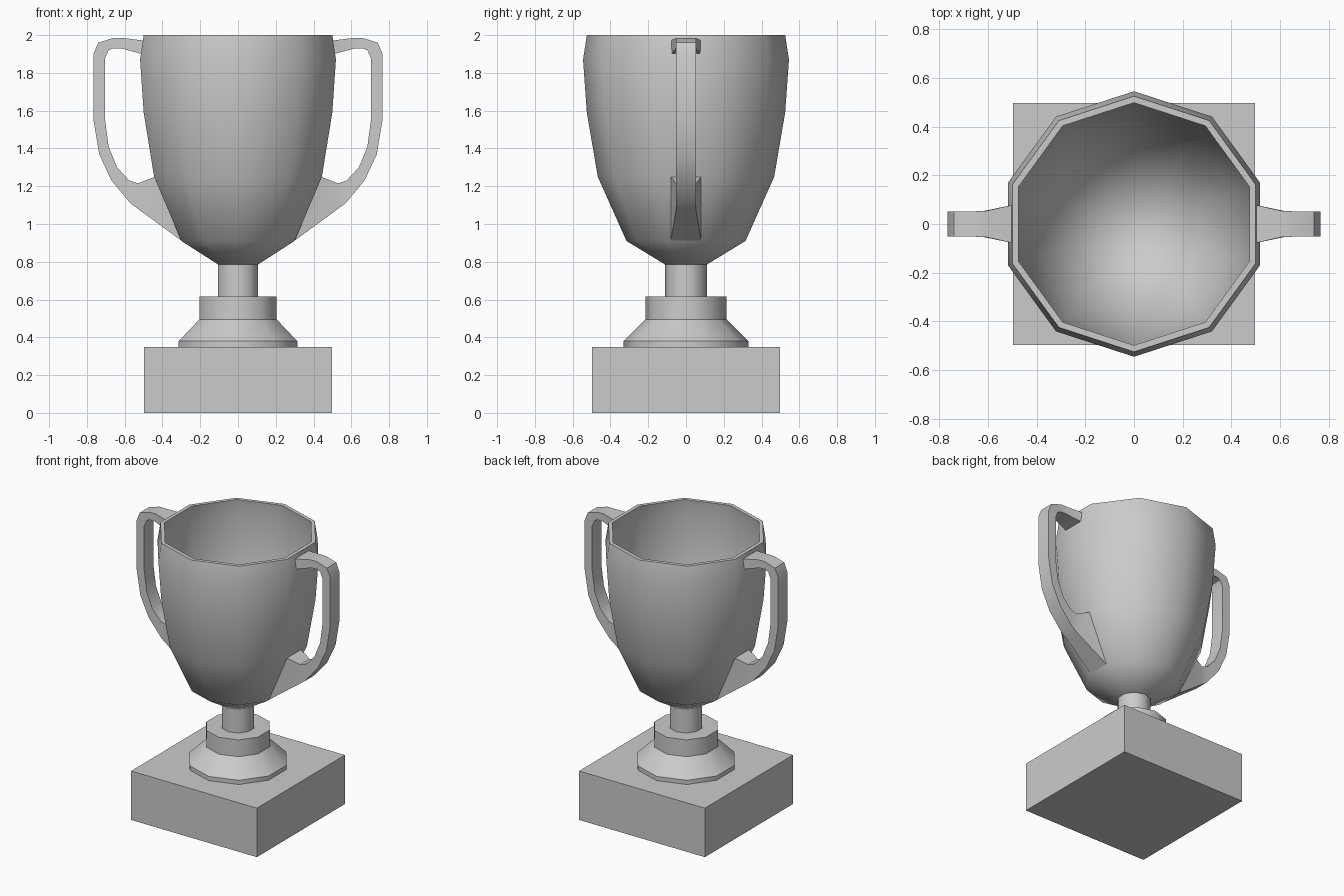
import bpy, bmesh, math

cube = bpy.data.objects.get("Cube")
if cube:
    bpy.data.objects.remove(cube, do_unlink=True)

SIDES = 10
grey = bpy.data.materials.new("plain grey")
grey.use_nodes = True
COLOUR = (0.6, 0.6, 0.6, 1)
grey.diffuse_color = COLOUR
grey.node_tree.nodes["Principled BSDF"].inputs["Base Color"].default_value = COLOUR


def finish(bm, name, angle=None):
    """Turn a bmesh into a named object, optionally smooth below an angle."""
    bmesh.ops.recalc_face_normals(bm, faces=bm.faces)
    mesh = bpy.data.meshes.new(name)
    bm.to_mesh(mesh)
    bm.free()
    mesh.materials.append(grey)
    obj = bpy.data.objects.new(name, mesh)
    bpy.context.collection.objects.link(obj)
    if angle:
        bpy.ops.object.select_all(action="DESELECT")
        obj.select_set(True)
        bpy.context.view_layer.objects.active = obj
        bpy.ops.object.shade_smooth_by_angle(angle=math.radians(angle))
    return obj


def lathe(name, profile):
    """Revolve (radius, height) points, with a corner facing front and back."""
    bm = bmesh.new()
    rings = []
    for r, z in profile:
        rings.append([bm.verts.new((r * math.sin(math.tau * i / SIDES),
                                    -r * math.cos(math.tau * i / SIDES), z))
                      for i in range(SIDES)])
    for low, high in zip(rings, rings[1:]):
        for i in range(SIDES):
            j = (i + 1) % SIDES
            bm.faces.new((low[i], low[j], high[j], high[i]))
    bm.faces.new(rings[0])
    bm.faces.new(rings[-1])
    return finish(bm, name, 42)


def handle(name, side):
    """Sweep a rectangular section: (outer x, z), (inner x, z), half width."""
    sections = [
        ((0.49, 1.97), (0.49, 1.895), 0.08),
        ((0.61, 1.985), (0.62, 1.93), 0.053),
        ((0.66, 1.985), (0.66, 1.93), 0.052),
        ((0.74, 1.96), (0.685, 1.92), 0.052),
        ((0.765, 1.90), (0.705, 1.875), 0.052),
        ((0.765, 1.55), (0.705, 1.56), 0.052),
        ((0.735, 1.37), (0.685, 1.41), 0.052),
        ((0.67, 1.23), (0.64, 1.30), 0.052),
        ((0.57, 1.11), (0.575, 1.23), 0.052),
        ((0.52, 1.073), (0.53, 1.215), 0.053),
        ((0.30, 0.912), (0.44, 1.25), 0.08),
    ]
    bm = bmesh.new()
    rings = []
    for (ox, oz), (ix, iz), w in sections:
        corners = ((ox, -w, oz), (ox, w, oz), (ix, w, iz), (ix, -w, iz))
        rings.append([bm.verts.new((side * x, y, z)) for x, y, z in corners])
    for a, b in zip(rings, rings[1:]):
        for i in range(4):
            j = (i + 1) % 4
            bm.faces.new((a[i], a[j], b[j], b[i]))
    bm.faces.new(rings[0])
    bm.faces.new(rings[-1])
    return finish(bm, name, 30)


# Square plinth
bm = bmesh.new()
bmesh.ops.create_cube(bm, size=1)
bmesh.ops.scale(bm, vec=(0.994, 0.994, 0.35), verts=bm.verts)
bmesh.ops.translate(bm, vec=(0, 0, 0.175), verts=bm.verts)
finish(bm, "plinth")

# Flared foot, collar and stem
lathe("foot_and_stem", [(0.33, 0.35), (0.33, 0.38), (0.215, 0.495),
                        (0.215, 0.615), (0.11, 0.615), (0.11, 0.79)])

# Hollow bowl: up the outside, over the rim, down the inside
lathe("bowl", [(0.11, 0.785), (0.315, 0.91), (0.467, 1.25), (0.525, 1.59),
               (0.545, 1.87), (0.525, 2.0), (0.498, 2.0), (0.515, 1.87),
               (0.497, 1.59), (0.44, 1.26), (0.295, 0.94), (0.1, 0.82)])

# Pair of handles
handle("left_handle", 1)
handle("right_handle", -1)
